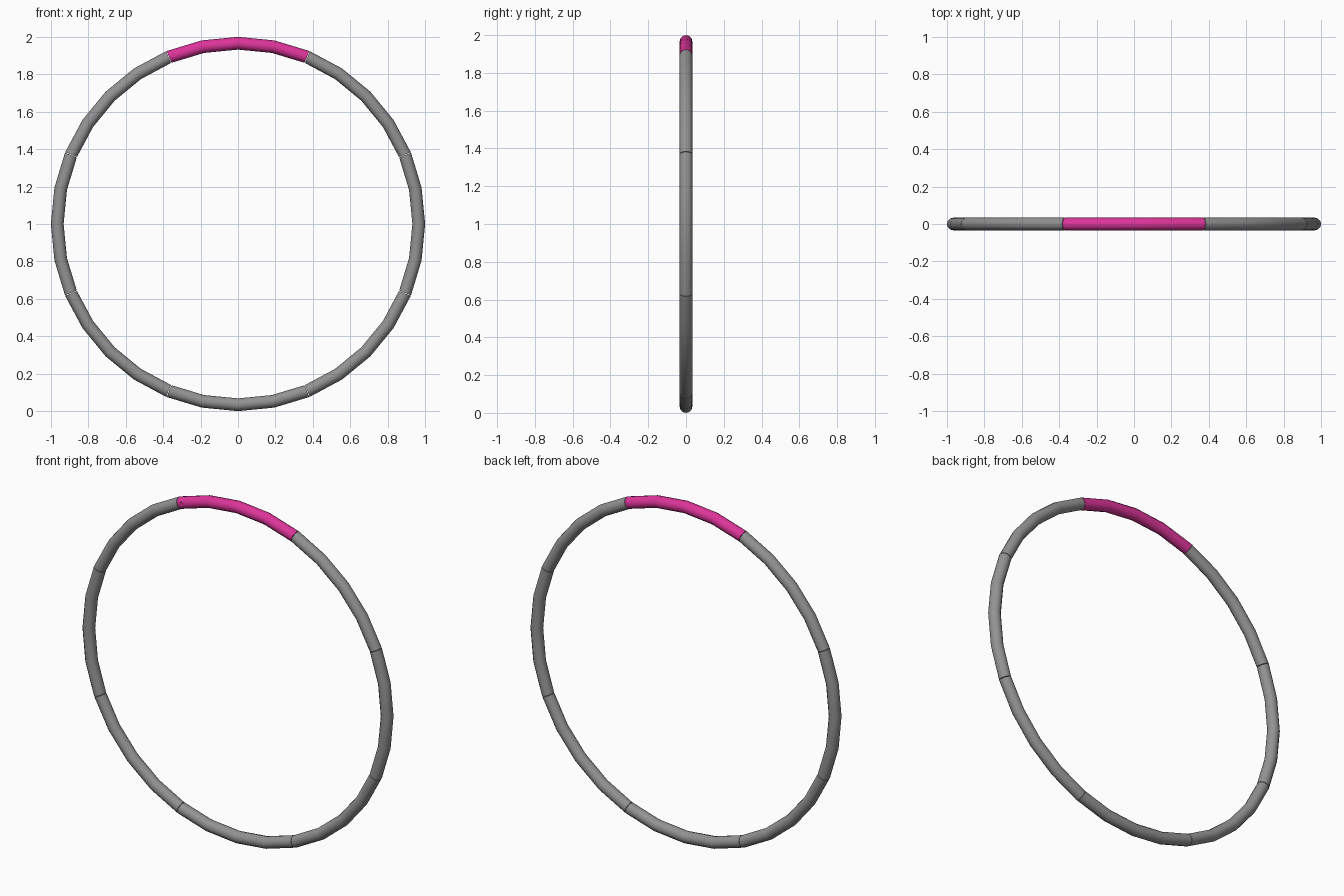
import bpy, bmesh, math
from mathutils import Vector, Matrix

if "Cube" in bpy.data.objects:
    bpy.data.objects.remove(bpy.data.objects["Cube"])

R, TUBE, SIDES, STEPS = 0.966, 0.034, 12, 4
GAP = 0.0015  # half-width of each joint, in radians


def material(name, colour):
    m = bpy.data.materials.new(name)
    m.diffuse_color = (*colour, 1)
    m.use_nodes = True
    m.node_tree.nodes["Principled BSDF"].inputs["Base Color"].default_value = m.diffuse_color
    return m


grey = material("grey", (0.29, 0.29, 0.29))
pink = material("pink", (0.72, 0.035, 0.32))


def finish(name, bm, mat):
    bmesh.ops.recalc_face_normals(bm, faces=bm.faces)
    me = bpy.data.meshes.new(name)
    bm.to_mesh(me)
    bm.free()
    me.materials.append(mat)
    ob = bpy.data.objects.new(name, me)
    bpy.context.collection.objects.link(ob)
    bpy.ops.object.select_all(action='DESELECT')
    ob.select_set(True)
    bpy.context.view_layer.objects.active = ob
    bpy.ops.object.shade_smooth_by_angle(angle=math.radians(40))
    return ob


def arc_section(name, middle, mat):
    """One capped eighth of the ring, centred on angle `middle` from the top."""
    bm = bmesh.new()
    rings = []
    half = math.pi / 8 - GAP
    for i in range(STEPS + 1):
        a = middle - half + 2 * half * i / STEPS
        out = Vector((math.sin(a), 0, math.cos(a)))
        ring = []
        for j in range(SIDES):
            t = 2 * math.pi * j / SIDES
            p = out * (R + TUBE * math.cos(t))
            ring.append(bm.verts.new((p.x, TUBE * math.sin(t), p.z + 1)))
        rings.append(ring)
    for a, b in zip(rings, rings[1:]):
        for j in range(SIDES):
            k = (j + 1) % SIDES
            bm.faces.new((a[j], a[k], b[k], b[j]))
    bm.faces.new(rings[0])
    bm.faces.new(rings[-1])
    finish(name, bm, mat)


# Eight tube sections, the top one coloured
for n in range(8):
    arc_section("top_section" if n == 0 else f"ring_section_{n}",
                n * math.pi / 4, pink if n == 0 else grey)

# Small locking button on the front of the top section
bm = bmesh.new()
a = math.radians(-21)
bmesh.ops.create_cone(bm, cap_ends=True, segments=12, radius1=0.012, radius2=0.012, depth=0.01,
                      matrix=Matrix.Translation((R * math.sin(a), -TUBE + 0.004, 1 + R * math.cos(a)))
                      @ Matrix.Rotation(math.pi / 2, 4, 'X'))
finish("lock_button", bm, pink)
